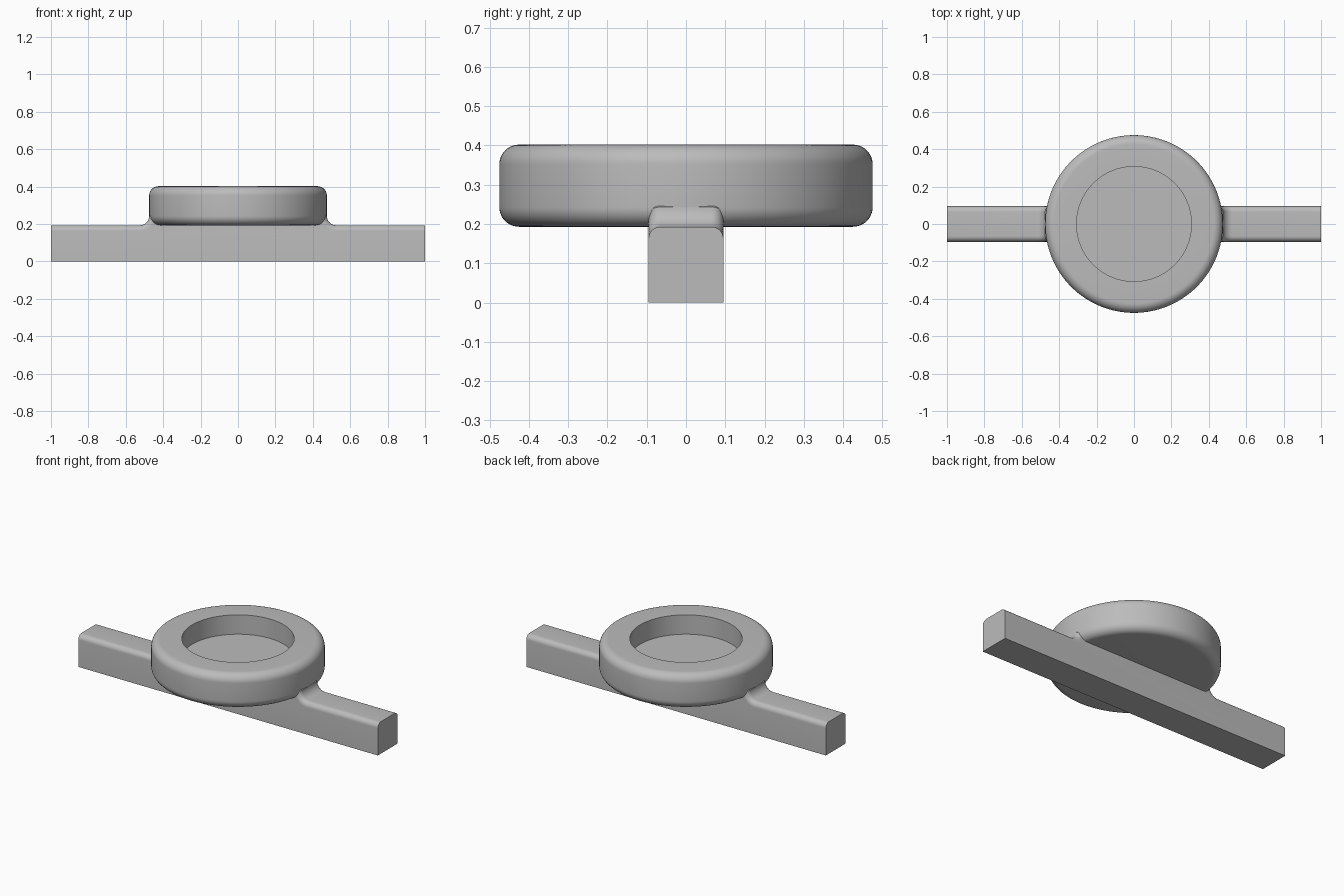
import bpy, bmesh
from math import sin, cos, pi, radians

if "Cube" in bpy.data.objects:
    bpy.data.objects.remove(bpy.data.objects["Cube"], do_unlink=True)

GREY = (0.5, 0.5, 0.5, 1)
mat = bpy.data.materials.new("plain grey")
mat.use_nodes = True
mat.diffuse_color = GREY
mat.node_tree.nodes["Principled BSDF"].inputs["Base Color"].default_value = GREY


def arc(cx, cz, r, start, end, steps=10):
    """Points on a circular arc, angles in degrees."""
    angles = [radians(start + (end - start) * i / steps) for i in range(steps + 1)]
    return [(cx + r * cos(a), cz + r * sin(a)) for a in angles]


def finish(bm, name):
    bmesh.ops.recalc_face_normals(bm, faces=bm.faces)
    mesh = bpy.data.meshes.new(name)
    bm.to_mesh(mesh)
    bm.free()
    mesh.materials.append(mat)
    obj = bpy.data.objects.new(name, mesh)
    bpy.context.collection.objects.link(obj)
    bpy.ops.object.select_all(action="DESELECT")
    obj.select_set(True)
    bpy.context.view_layer.objects.active = obj
    bpy.ops.object.shade_smooth_by_angle(angle=radians(30))
    return obj


BAR_HALF, BAR_TOP = 0.095, 0.193
RADIUS, TOP, ROUND = 0.475, 0.402, 0.05
HOLE, FLOOR = 0.307, 0.285

# Round dish: a turned profile with rounded rims and a flat-bottomed recess
profile = [(0, BAR_TOP)]
profile += arc(RADIUS - ROUND, BAR_TOP + ROUND, ROUND, -90, 0)
profile += arc(RADIUS - ROUND, TOP - ROUND, ROUND, 0, 90)
profile += [(HOLE, TOP), (HOLE, FLOOR), (0, FLOOR)]
bm = bmesh.new()
verts = [bm.verts.new((x, 0, z)) for x, z in profile]
edges = [bm.edges.new(pair) for pair in zip(verts, verts[1:])]
bmesh.ops.spin(bm, geom=verts + edges, cent=(0, 0, 0), axis=(0, 0, 1),
               angle=2 * pi, steps=128, use_merge=True)
bmesh.ops.remove_doubles(bm, verts=bm.verts, dist=1e-5)
finish(bm, "round_dish")

# Cross bar: side outline with fillets rising into the dish
FILLET = 0.05
right = [(1, 0), (1, BAR_TOP)]
right += arc(RADIUS + FILLET, BAR_TOP + FILLET, FILLET, 270, 180)
right += [(RADIUS - 0.04, FLOOR - 0.015)]
outline = right + [(-x, z) for x, z in reversed(right)]
bm = bmesh.new()
face = bm.faces.new([bm.verts.new((x, -BAR_HALF, z)) for x, z in outline])
made = bmesh.ops.extrude_face_region(bm, geom=[face])["geom"]
bmesh.ops.translate(bm, vec=(0, 2 * BAR_HALF, 0),
                    verts=[v for v in made if isinstance(v, bmesh.types.BMVert)])

# Round the long edges, leaving the two ends flat and crisp
long_edges = [e for e in bm.edges
              if abs(e.verts[0].co.y - e.verts[1].co.y) < 1e-5
              and abs(e.verts[0].co.x - e.verts[1].co.x) > 1e-6]
end_edges = [e for e in bm.edges
             if all(abs(v.co.x) > 0.999 for v in e.verts)]
bmesh.ops.bevel(bm, geom=[e for e in long_edges if e not in end_edges],
                offset=0.03, segments=8, profile=0.5, affect="EDGES",
                clamp_overlap=False)
finish(bm, "cross_bar")
